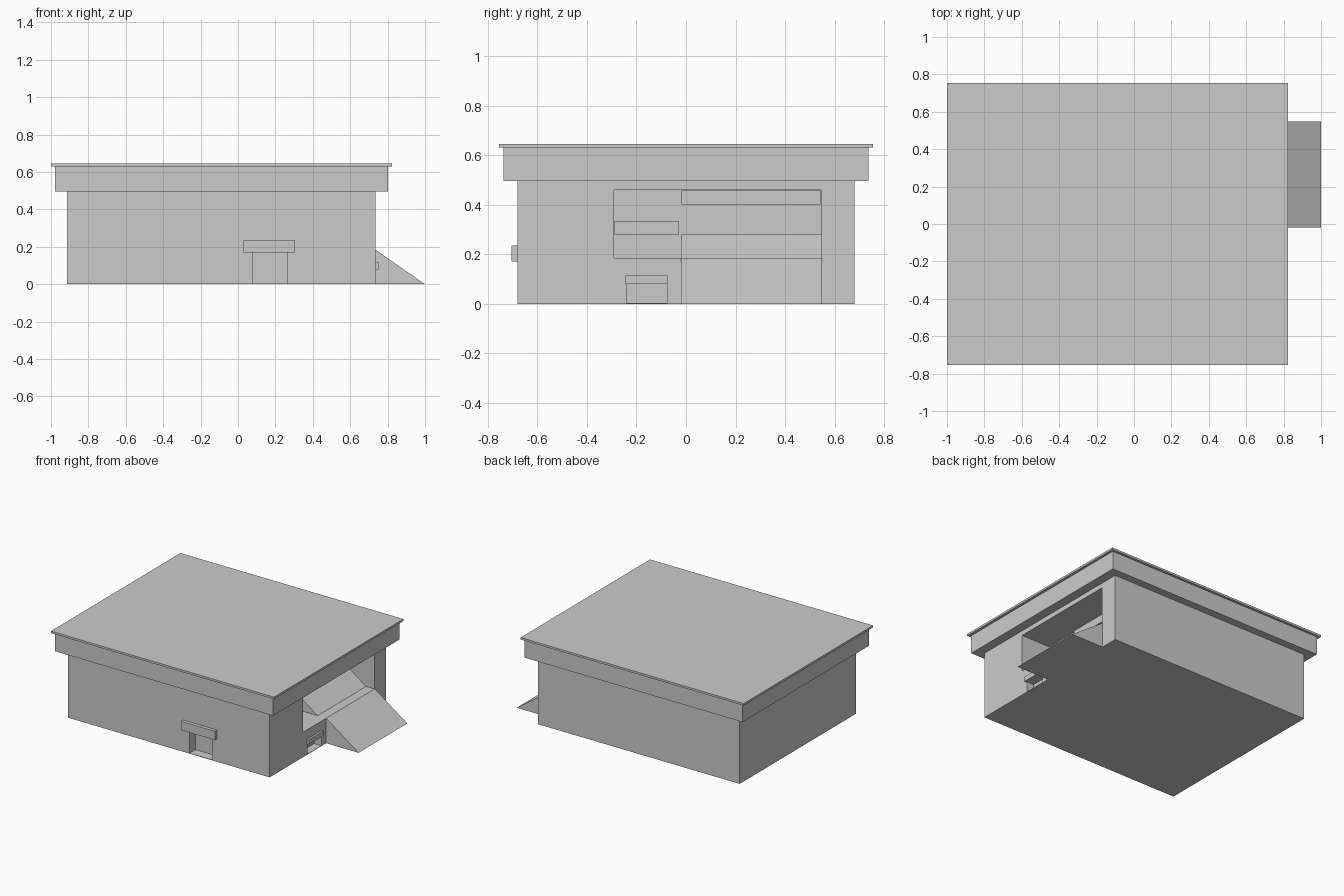
import bpy
import bmesh

if "Cube" in bpy.data.objects:
    bpy.data.objects.remove(bpy.data.objects["Cube"])


def prism(name, profile, y0, y1):
    """Extrude an (x, z) profile from y0 to y1."""
    bm = bmesh.new()
    face = bm.faces.new([bm.verts.new((x, y0, z)) for x, z in profile])
    ext = bmesh.ops.extrude_face_region(bm, geom=[face])
    verts = [v for v in ext["geom"] if isinstance(v, bmesh.types.BMVert)]
    bmesh.ops.translate(bm, verts=verts, vec=(0, y1 - y0, 0))
    bmesh.ops.recalc_face_normals(bm, faces=bm.faces)
    mesh = bpy.data.meshes.new(name)
    bm.to_mesh(mesh)
    bm.free()
    obj = bpy.data.objects.new(name, mesh)
    bpy.context.collection.objects.link(obj)
    return obj


def box(name, x, y, z):
    return prism(name, [(x[0], z[0]), (x[1], z[0]), (x[1], z[1]), (x[0], z[1])], *y)


def cut(target, name, x, y, z):
    cutter = box(name, x, y, z)
    cutter.hide_render = True
    mod = target.modifiers.new(name, 'BOOLEAN')
    mod.operation = 'DIFFERENCE'
    mod.solver = 'EXACT'
    mod.object = cutter
    bpy.context.view_layer.objects.active = target
    bpy.ops.object.modifier_apply(modifier=name)
    bpy.data.objects.remove(cutter)


FRONT, RIGHT = -0.68, 0.735   # wall planes
BACK_OF_PORCH = 0.495

# Main block with entrance porch and two door recesses
walls = box("walls", (-0.915, RIGHT), (FRONT, 0.68), (0, 0.495))
cut(walls, "porch_cutter", (BACK_OF_PORCH, 0.9), (-0.29, 0.545), (0.185, 0.46))
cut(walls, "front_door_cutter", (0.08, 0.262), (-0.9, FRONT + 0.07), (0.003, 0.17))
cut(walls, "side_door_cutter", (RIGHT - 0.06, 0.9), (-0.24, -0.075), (0.003, 0.08))

# Roof: deep fascia band and thin overhanging slab
box("fascia", (-0.978, 0.803), (-0.737, 0.737), (0.495, 0.63))
box("roof_slab", (-1.0, 0.823), (-0.755, 0.755), (0.63, 0.645))

# Entrance ramp outside, and upper flight inside the porch
prism("outer_ramp", [(RIGHT, 0), (1.0, 0), (RIGHT, 0.185)], -0.02, 0.548)
prism("inner_ramp", [(BACK_OF_PORCH, 0.185), (0.665, 0.185), (0.53, 0.28),
                     (BACK_OF_PORCH, 0.28)], -0.02, 0.545)

# Blank sign boards over each entrance
box("front_door_sign", (0.03, 0.305), (-0.705, FRONT), (0.17, 0.235))
box("side_door_sign", (RIGHT, 0.75), (-0.245, -0.075), (0.08, 0.115))
box("porch_main_sign", (BACK_OF_PORCH, 0.51), (-0.018, 0.543), (0.4, 0.457))
box("porch_side_sign", (BACK_OF_PORCH, 0.51), (-0.288, -0.028), (0.28, 0.335))
